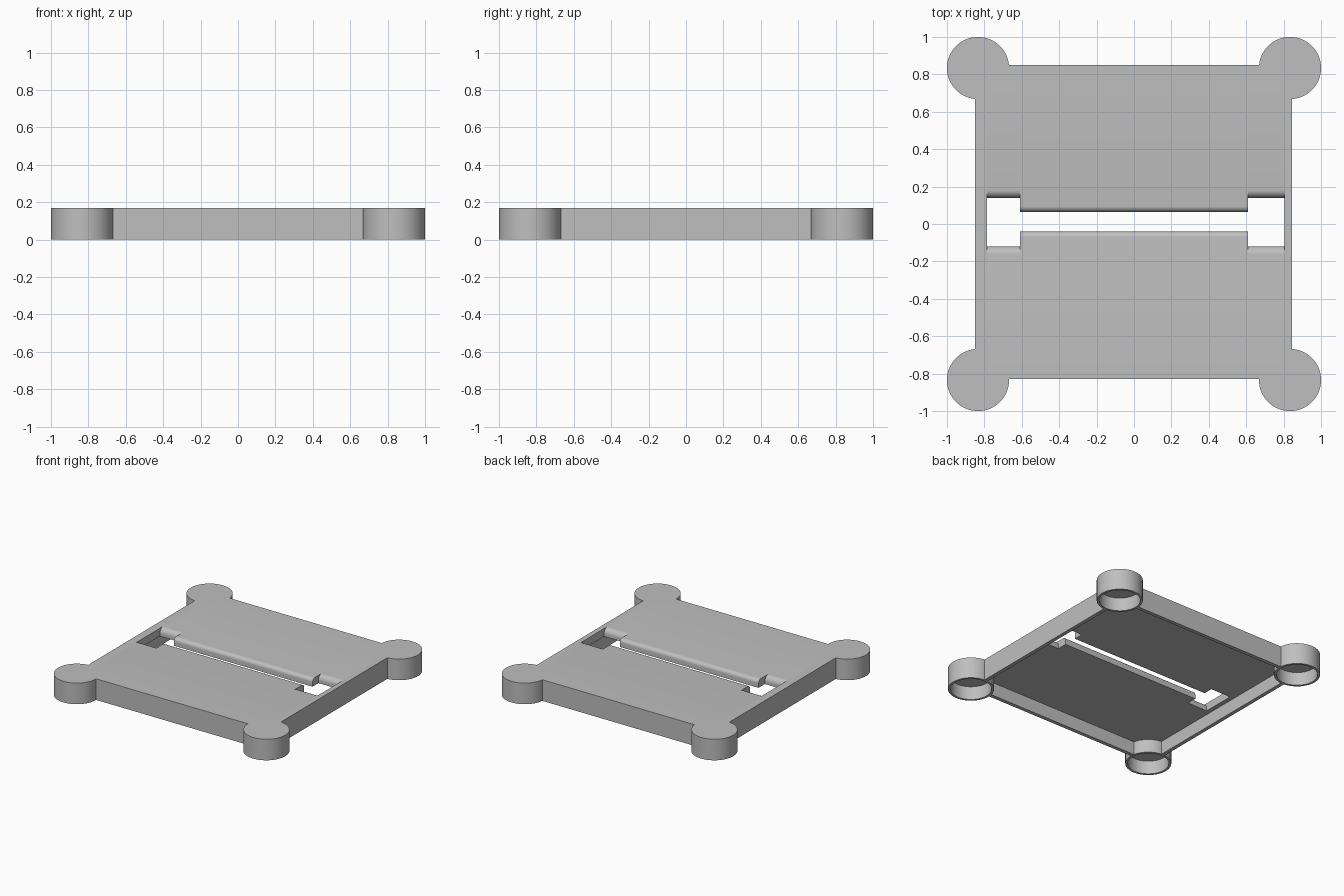
import bpy, bmesh, math

old = bpy.data.objects.get("Cube")
if old:
    bpy.data.objects.remove(old, do_unlink=True)

TOP = 0.168          # overall height
DECK = 0.105         # underside of the deck
LEFT, RIGHT = -0.85, 0.846
FRONT, BACK = -0.83, 0.85
WALL = 0.03

grey = bpy.data.materials.new("matte_grey")
grey.use_nodes = True
colour = (0.52, 0.52, 0.52, 1)
grey.diffuse_color = colour
grey.node_tree.nodes["Principled BSDF"].inputs["Base Color"].default_value = colour


def finish(name, bm):
    bmesh.ops.recalc_face_normals(bm, faces=bm.faces[:])
    mesh = bpy.data.meshes.new(name)
    bm.to_mesh(mesh)
    bm.free()
    mesh.materials.append(grey)
    obj = bpy.data.objects.new(name, mesh)
    bpy.context.collection.objects.link(obj)
    bpy.ops.object.select_all(action='DESELECT')
    obj.select_set(True)
    bpy.context.view_layer.objects.active = obj
    bpy.ops.object.shade_smooth_by_angle(angle=math.radians(35))
    return obj


def extrude_x(name, profile, x0, x1):
    """Sweep a y-z outline from x0 to x1."""
    bm = bmesh.new()
    face = bm.faces.new([bm.verts.new((x0, y, z)) for y, z in profile])
    new = bmesh.ops.extrude_face_region(bm, geom=[face])["geom"]
    verts = [g for g in new if isinstance(g, bmesh.types.BMVert)]
    bmesh.ops.translate(bm, verts=verts, vec=(x1 - x0, 0, 0))
    return finish(name, bm)


def box(name, x0, x1, y0, y1, z0, z1):
    return extrude_x(name, [(y0, z0), (y1, z0), (y1, z1), (y0, z1)], x0, x1)


def deck_half(name, x0, x1, outer, inner, radius):
    """Deck strip whose inner upper edge is rounded."""
    side = 1 if inner > outer else -1
    profile = [(outer, TOP), (outer, DECK), (inner, DECK)]
    for i in range(9):
        a = math.pi / 2 * i / 8
        profile.append((inner - side * radius * (1 - math.cos(a)),
                        TOP - radius * (1 - math.sin(a))))
    extrude_x(name, profile, x0, x1)


# Deck around the long slot and its two wider end openings
slots = [("left_opening", 0.61, 0.805, -0.12, 0.14, 0.042),
         ("slot", -0.61, 0.61, -0.04, 0.065, 0.03),
         ("right_opening", -0.785, -0.61, -0.12, 0.14, 0.042)]
for name, x0, x1, y0, y1, r in slots:
    deck_half("deck_front_" + name, x0, x1, FRONT, y0, r)
    deck_half("deck_back_" + name, x0, x1, BACK, y1, r)
box("deck_border_right", LEFT, -0.785, FRONT, BACK, DECK, TOP)
box("deck_border_left", 0.805, RIGHT, FRONT, BACK, DECK, TOP)

# Thin skirt walls between the corner cups
END = 0.675
box("skirt_front", -END, END, FRONT, FRONT + WALL, 0, DECK)
box("skirt_back", -END, END, BACK - WALL, BACK, 0, DECK)
box("skirt_right", LEFT, LEFT + WALL, -END, END, 0, DECK)
box("skirt_left", RIGHT - WALL, RIGHT, -END, END, 0, DECK)

# Round corner feet, hollow from below
RADIUS, INNER = 0.166, 0.148
SEGMENTS = 64


def corner_cup(name, cx, cy):
    bm = bmesh.new()
    rings = []
    for r, z in [(RADIUS, TOP), (RADIUS, 0), (INNER, 0), (INNER, DECK)]:
        rings.append([bm.verts.new((cx + r * math.cos(t), cy + r * math.sin(t), z))
                      for t in (math.tau * i / SEGMENTS for i in range(SEGMENTS))])
    for a, b in zip(rings, rings[1:]):
        for i in range(SEGMENTS):
            j = (i + 1) % SEGMENTS
            bm.faces.new((a[i], a[j], b[j], b[i]))
    bm.faces.new(rings[0])
    bm.faces.new(rings[-1])
    finish(name, bm)


for sx, xn in ((1, "left"), (-1, "right")):
    for sy, yn in ((1, "back"), (-1, "front")):
        corner_cup(f"corner_foot_{yn}_{xn}", sx * 0.834, sy * 0.834)
